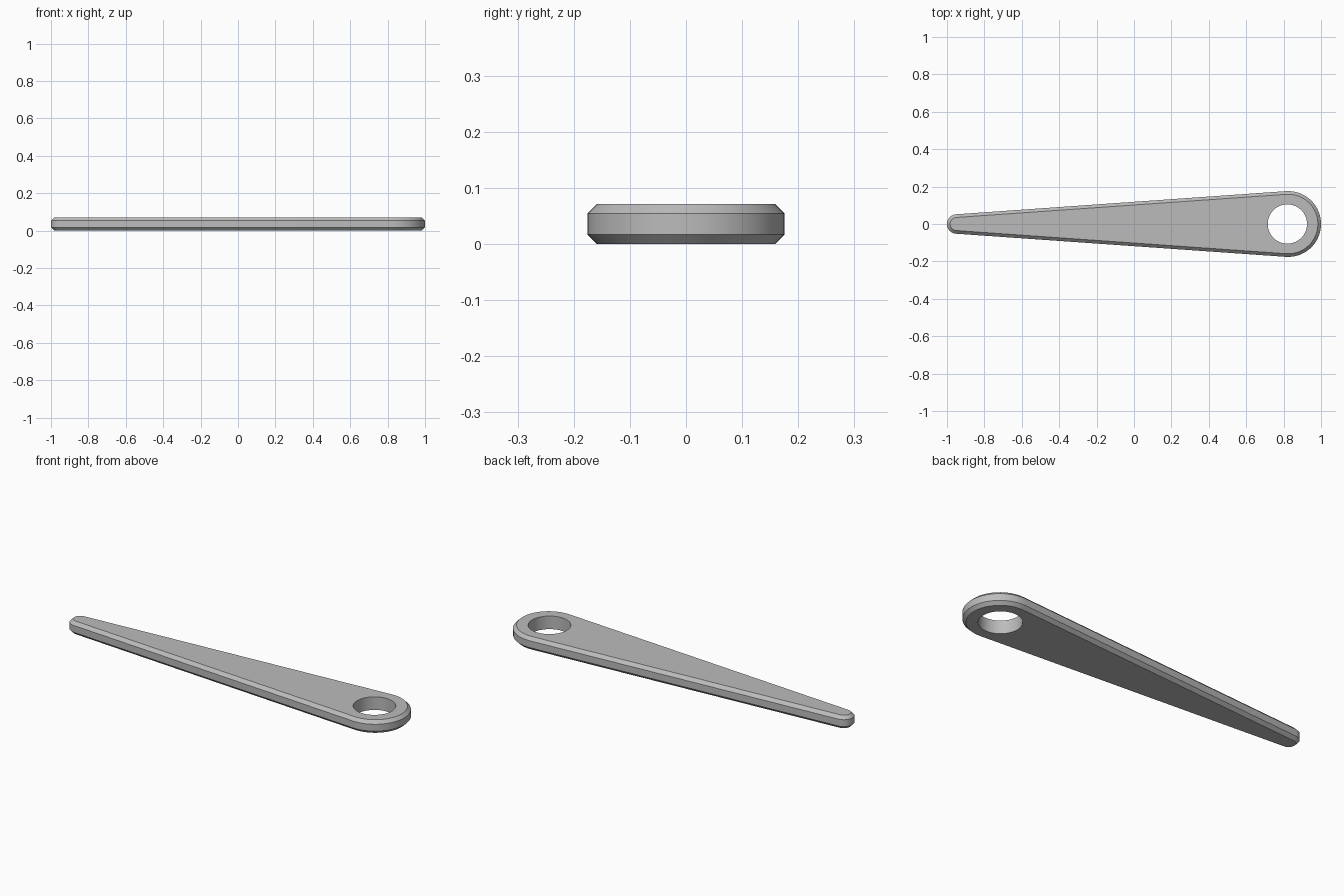
import bpy, bmesh, math

if "Cube" in bpy.data.objects:
    bpy.data.objects.remove(bpy.data.objects["Cube"])

# Dimensions of the tapered arm
BIG_X, BIG_R = 0.824, 0.176
TIP_X, TIP_R = -0.948, 0.052
HOLE_X, HOLE_R = 0.82, 0.105
HEIGHT, CHAMFER = 0.071, 0.017
SEG = 32

# Plain grey material
grey = bpy.data.materials.new("grey")
grey.use_nodes = True
colour = (0.5, 0.5, 0.5, 1)
grey.diffuse_color = colour
grey.node_tree.nodes["Principled BSDF"].inputs["Base Color"].default_value = colour

# Angle at which the straight sides touch both end arcs
touch = math.acos((TIP_R - BIG_R) / (BIG_X - TIP_X))


def arc(cx, r, start, end, count):
    return [(cx + r * math.cos(start + (end - start) * i / (count - 1)),
             r * math.sin(start + (end - start) * i / (count - 1)))
            for i in range(count)]


def outline(inset):
    return (arc(BIG_X, BIG_R - inset, -touch, touch, SEG)
            + arc(TIP_X, TIP_R - inset, touch, 2 * math.pi - touch, SEG))


def hole():
    step = math.pi / SEG
    return arc(HOLE_X, HOLE_R, -math.pi / 2 + step / 2,
               math.pi * 1.5 - step / 2, 2 * SEG)


# Closed cross-section: hole bottom, out over the chamfered rim, hole top
bm = bmesh.new()
layers = [(hole(), 0), (outline(CHAMFER), 0), (outline(0), CHAMFER),
          (outline(0), HEIGHT - CHAMFER), (outline(CHAMFER), HEIGHT), (hole(), HEIGHT)]
rings = [[bm.verts.new((x, y, z)) for x, y in points] for points, z in layers]
for lower, upper in zip(rings, rings[1:] + rings[:1]):
    for i in range(2 * SEG):
        j = (i + 1) % (2 * SEG)
        bm.faces.new((lower[i], lower[j], upper[j], upper[i]))
bmesh.ops.recalc_face_normals(bm, faces=bm.faces)

mesh = bpy.data.meshes.new("tapered_arm")
bm.to_mesh(mesh)
bm.free()
mesh.materials.append(grey)
arm = bpy.data.objects.new("tapered_arm", mesh)
bpy.context.collection.objects.link(arm)

# Smooth round ends, crisp chamfer edges
bpy.context.view_layer.objects.active = arm
arm.select_set(True)
bpy.ops.object.shade_smooth_by_angle(angle=math.radians(30))
